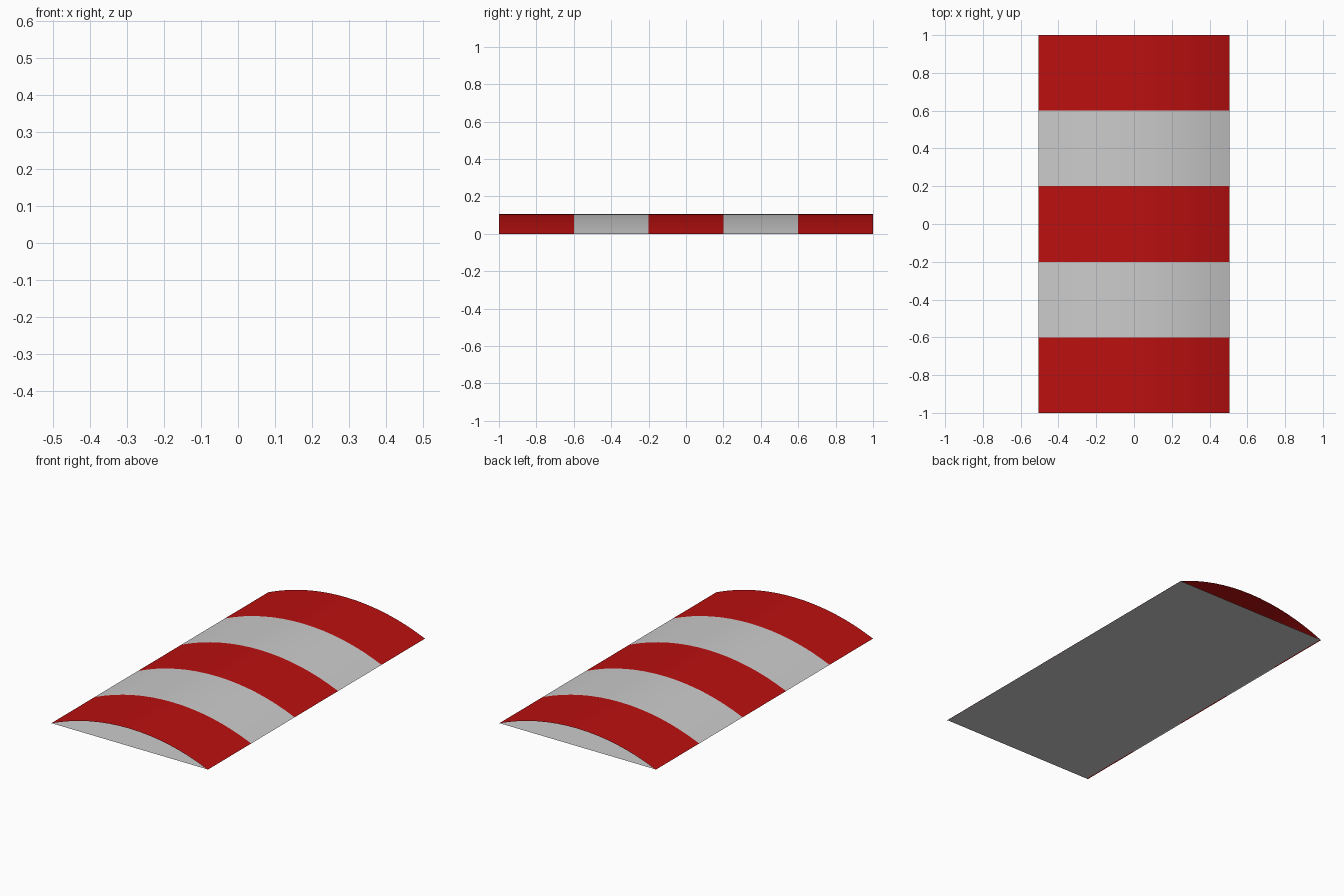
import bpy
import bmesh
import math

if "Cube" in bpy.data.objects:
    bpy.data.objects.remove(bpy.data.objects["Cube"])

HALF_W, HEIGHT = 0.505, 0.105   # arch half width and rise
SEGMENTS = 16
STRIPES, STRIPE_LEN = 5, 0.4

red = bpy.data.materials.new("red")
red.diffuse_color = (0.5, 0.005, 0.005, 1)
red.use_nodes = True
red.node_tree.nodes["Principled BSDF"].inputs["Base Color"].default_value = red.diffuse_color


def make_object(name, bm, material=None):
    mesh = bpy.data.meshes.new(name)
    bm.to_mesh(mesh)
    bm.free()
    obj = bpy.data.objects.new(name, mesh)
    bpy.context.collection.objects.link(obj)
    if material:
        mesh.materials.append(material)
    return obj


# Shallow circular arc used as the cross-section
radius = (HALF_W ** 2 + HEIGHT ** 2) / (2 * HEIGHT)
half_angle = math.asin(HALF_W / radius)
profile = []
for i in range(SEGMENTS + 1):
    a = half_angle * (2 * i / SEGMENTS - 1)
    profile.append((radius * math.sin(a), radius * math.cos(a) - radius + HEIGHT))

# Alternating stripes of the open-ended curved roof
for s in range(STRIPES):
    y0 = -1 + s * STRIPE_LEN
    bm = bmesh.new()
    near = [bm.verts.new((x, y0, z)) for x, z in profile]
    far = [bm.verts.new((x, y0 + STRIPE_LEN, z)) for x, z in profile]
    for i in range(SEGMENTS):
        face = bm.faces.new((near[i], near[i + 1], far[i + 1], far[i]))
        face.smooth = True
    make_object(f"roof_stripe_{s + 1}", bm, red if s % 2 == 0 else None)

# Flat underside, facing down, just inside the roof edges
bm = bmesh.new()
corners = [(-0.5, -1), (-0.5, 1), (0.5, 1), (0.5, -1)]
bm.faces.new([bm.verts.new((x, y, 0.002)) for x, y in corners])
make_object("underside_panel", bm)
